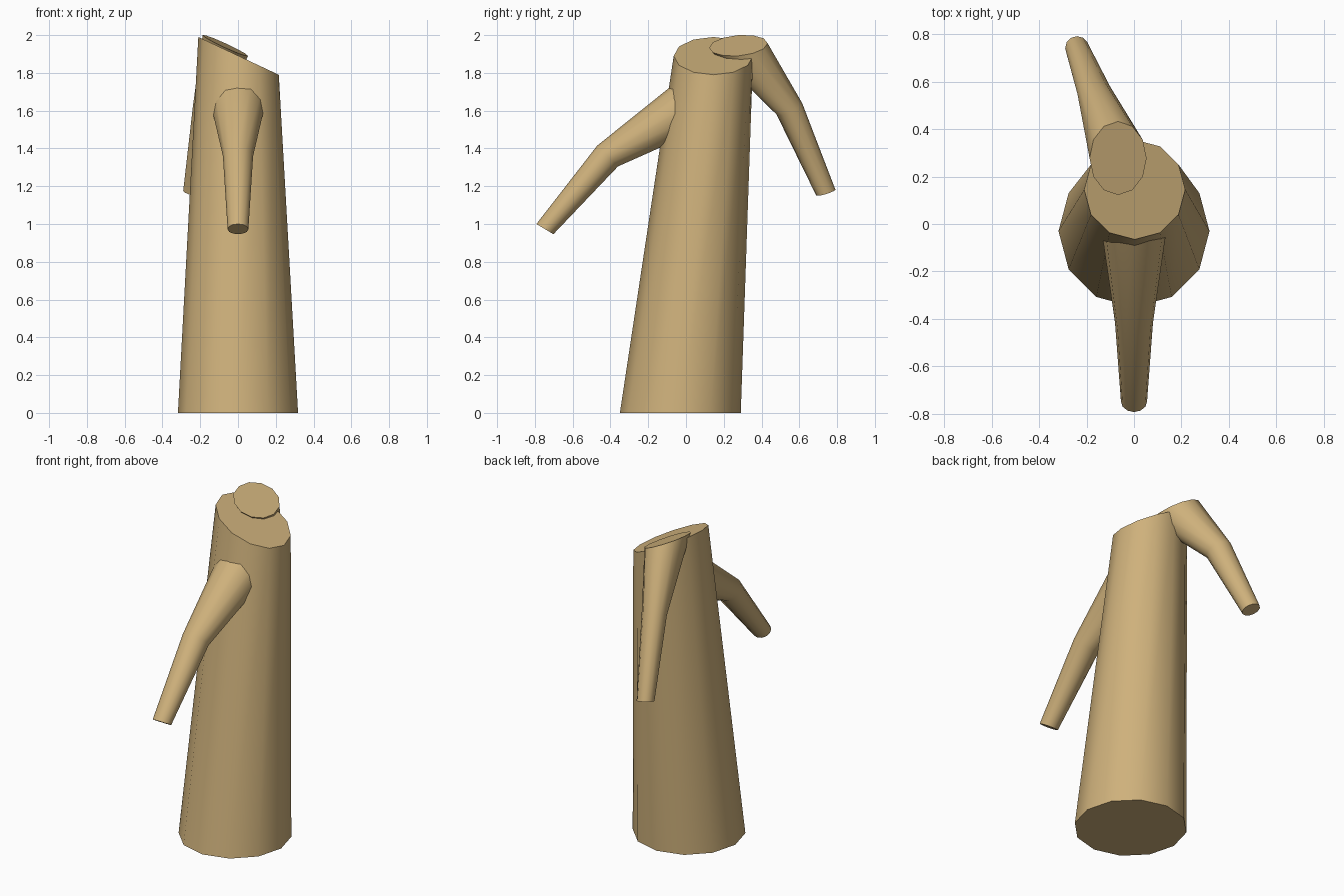
import bpy, bmesh, math
from mathutils import Vector

if "Cube" in bpy.data.objects:
    bpy.data.objects.remove(bpy.data.objects["Cube"])

SIDES = 12

bark = bpy.data.materials.new("wood")
bark.diffuse_color = (0.62, 0.44, 0.2, 1)
bark.use_nodes = True
bark.node_tree.nodes["Principled BSDF"].inputs["Base Color"].default_value = bark.diffuse_color


def tube(name, rings):
    """Capped tube through rings given as (centre, half axis u, half axis v)."""
    bm = bmesh.new()
    loops = []
    for c, u, v in rings:
        c, u, v = Vector(c), Vector(u), Vector(v)
        angles = [2 * math.pi * i / SIDES for i in range(SIDES)]
        loops.append([bm.verts.new(c + u * math.cos(a) + v * math.sin(a)) for a in angles])
    for a, b in zip(loops, loops[1:]):
        for i in range(SIDES):
            j = (i + 1) % SIDES
            bm.faces.new((a[i], a[j], b[j], b[i]))
    bm.faces.new(loops[0])
    bm.faces.new(loops[-1])
    bmesh.ops.recalc_face_normals(bm, faces=bm.faces)
    mesh = bpy.data.meshes.new(name)
    bm.to_mesh(mesh)
    bm.free()
    mesh.materials.append(bark)
    obj = bpy.data.objects.new(name, mesh)
    bpy.context.collection.objects.link(obj)
    bpy.ops.object.select_all(action='DESELECT')
    obj.select_set(True)
    bpy.context.view_layer.objects.active = obj
    bpy.ops.object.shade_smooth_by_angle(angle=math.radians(40))
    return obj


# Leaning trunk with a slanted cut top
tube("trunk", [
    ((0, -0.03, 0), (0.318, 0, 0), (0, 0.32, 0)),
    ((0.003, 0.145, 1.89), (0.213, 0, -0.1), (0, 0.21, 0)),
])

# Front branch, rooted inside the trunk
tube("front_branch", [
    ((0, 0.015, 1.63), (0.143, 0, 0), (0, -0.045, 0.138)),
    ((0, -0.415, 1.36), (0.08, 0, 0), (0, -0.055, 0.055)),
    ((0, -0.747, 0.973), (0.055, 0, 0), (0, -0.045, 0.027)),
])

# Back branch, with its cut end showing at the trunk top
tube("back_branch", [
    ((-0.067, 0.277, 1.945), (0.12, 0, -0.055), (0, 0.155, 0.012)),
    ((-0.165, 0.547, 1.61), (0.073, 0, -0.02), (0, 0.068, 0.03)),
    ((-0.24, 0.74, 1.167), (0.05, 0, -0.009), (0, 0.051, 0.015)),
])
